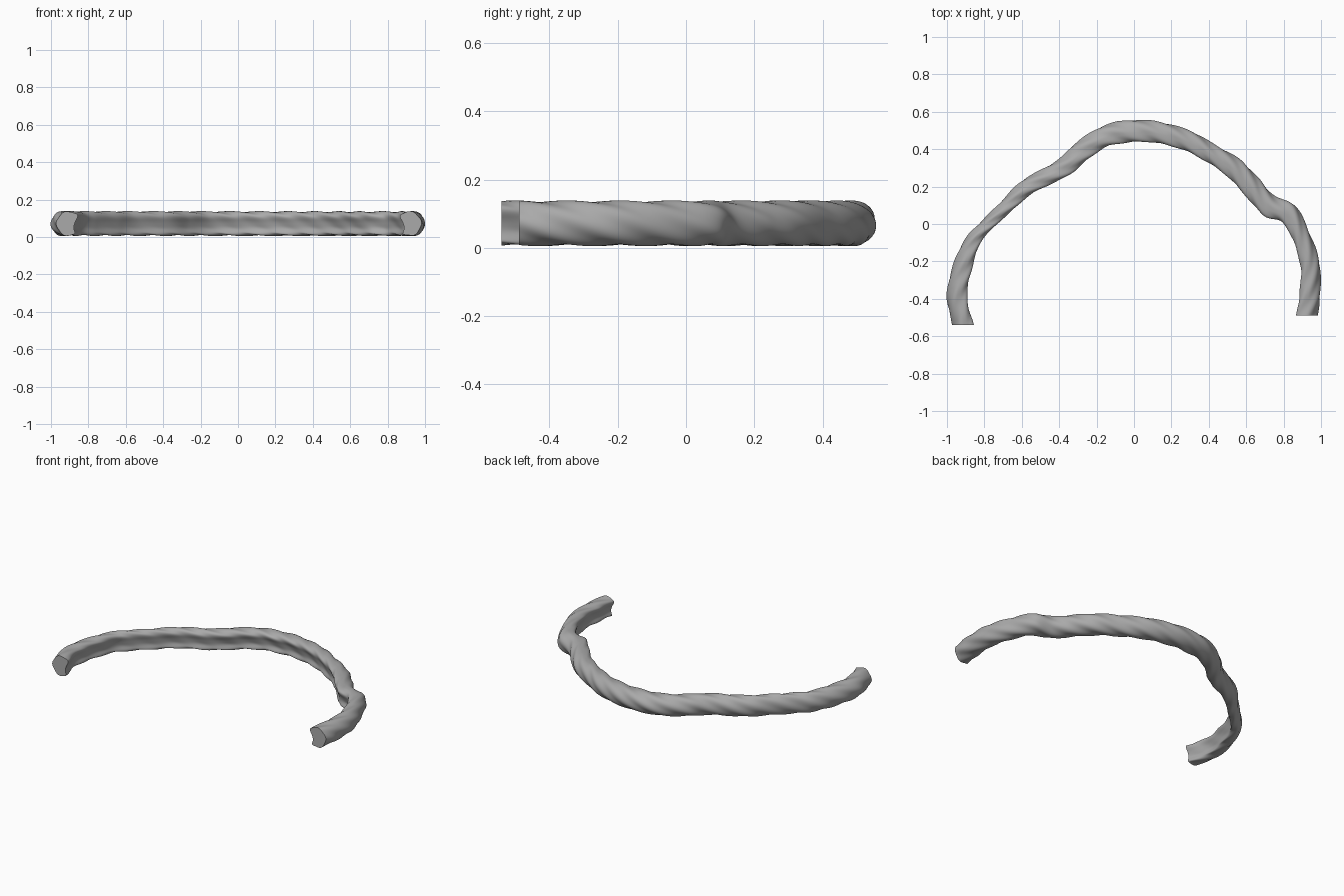
import bpy
import bmesh
import math
from mathutils import Vector

cube = bpy.data.objects.get("Cube")
if cube:
    bpy.data.objects.remove(cube, do_unlink=True)

SIDES = 60          # points around the cross-section
STEPS = 12          # rings between neighbouring stations
STRANDS = 5         # twisted ribs around the rope
RIB_SPACING = 0.16  # distance along the rope between ribs
MID_Z = 0.072
HALF_HEIGHT = 0.064

# Stations along the arch: outer edge x, y then inner edge x, y
STATIONS = [
    (-.97, -.54, -.845, -.54), (-1, -.38, -.88, -.39), (-.96, -.2, -.855, -.24),
    (-.895, -.07, -.81, -.1), (-.815, .015, -.74, -.02), (-.7, .13, -.63, .08),
    (-.6, .23, -.53, .16), (-.41, .34, -.345, .25), (-.32, .425, -.24, .335),
    (-.195, .51, -.145, .4), (-.065, .55, -.05, .42), (.11, .55, .085, .425),
    (.295, .5, .245, .39), (.43, .425, .37, .33), (.565, .345, .485, .25),
    (.66, .25, .58, .15), (.75, .15, .685, .035), (.86, .1, .78, 0),
    (.93, -.03, .84, -.09), (.99, -.2, .88, -.24), (.995, -.38, .87, -.39),
    (.98, -.49, .855, -.49),
]


def smooth_path(points):
    """Catmull-Rom interpolation through the stations."""
    pts = [Vector(p) for p in points]
    pts = [pts[0] * 2 - pts[1]] + pts + [pts[-1] * 2 - pts[-2]]
    result = []
    for p, a, b, n in zip(pts, pts[1:], pts[2:], pts[3:]):
        for k in range(STEPS):
            t = k / STEPS
            result.append(a + ((b - p) * t + (p * 2 - a * 5 + b * 4 - n) * t ** 2
                               + (a * 3 - p - b * 3 + n) * t ** 3) / 2)
    result.append(pts[-2])
    return result


def section_point(angle, phase):
    """Round outside, hollow inside under an upper lip, ribs that twist."""
    rib = 1 + 0.045 * math.cos(STRANDS * angle - phase)
    across, up = math.cos(angle), math.sin(angle)
    if across < 0:
        hollow = math.exp(-((angle - math.radians(195)) / math.radians(38)) ** 2)
        across = -abs(across) ** 0.75 * (1 - 0.5 * hollow)
        up = math.copysign(abs(up) ** 0.8, up)
    return across * rib, up * rib


def build_rope():
    bm = bmesh.new()
    rings, travelled, previous = [], 0, None
    for station in smooth_path(STATIONS):
        outer, inner = Vector(station[:2]), Vector(station[2:])
        centre, half = (outer + inner) / 2, (outer - inner) / 2
        if previous:
            travelled += (centre - previous).length
        previous = centre
        phase = math.tau * travelled / RIB_SPACING
        ring = []
        for k in range(SIDES):
            across, up = section_point(math.tau * k / SIDES, phase)
            flat = centre + half * across
            ring.append(bm.verts.new((flat.x, flat.y, MID_Z + HALF_HEIGHT * up)))
        rings.append(ring)
    # Skin between the rings and flat cut ends
    for a, b in zip(rings, rings[1:]):
        for k in range(SIDES):
            n = (k + 1) % SIDES
            bm.faces.new((a[k], a[n], b[n], b[k]))
    bm.faces.new(rings[0])
    bm.faces.new(rings[-1])
    bmesh.ops.recalc_face_normals(bm, faces=bm.faces)
    mesh = bpy.data.meshes.new("twisted_arch")
    bm.to_mesh(mesh)
    bm.free()
    return mesh


# Plain grey material
grey = bpy.data.materials.new("plain grey")
grey.use_nodes = True
colour = (0.4, 0.4, 0.4, 1)
grey.diffuse_color = colour
grey.node_tree.nodes["Principled BSDF"].inputs["Base Color"].default_value = colour

# Twisted arch
arch = bpy.data.objects.new("twisted_arch", build_rope())
arch.data.materials.append(grey)
bpy.context.collection.objects.link(arch)
bpy.context.view_layer.objects.active = arch
arch.select_set(True)
bpy.ops.object.shade_smooth_by_angle(angle=math.radians(40))
